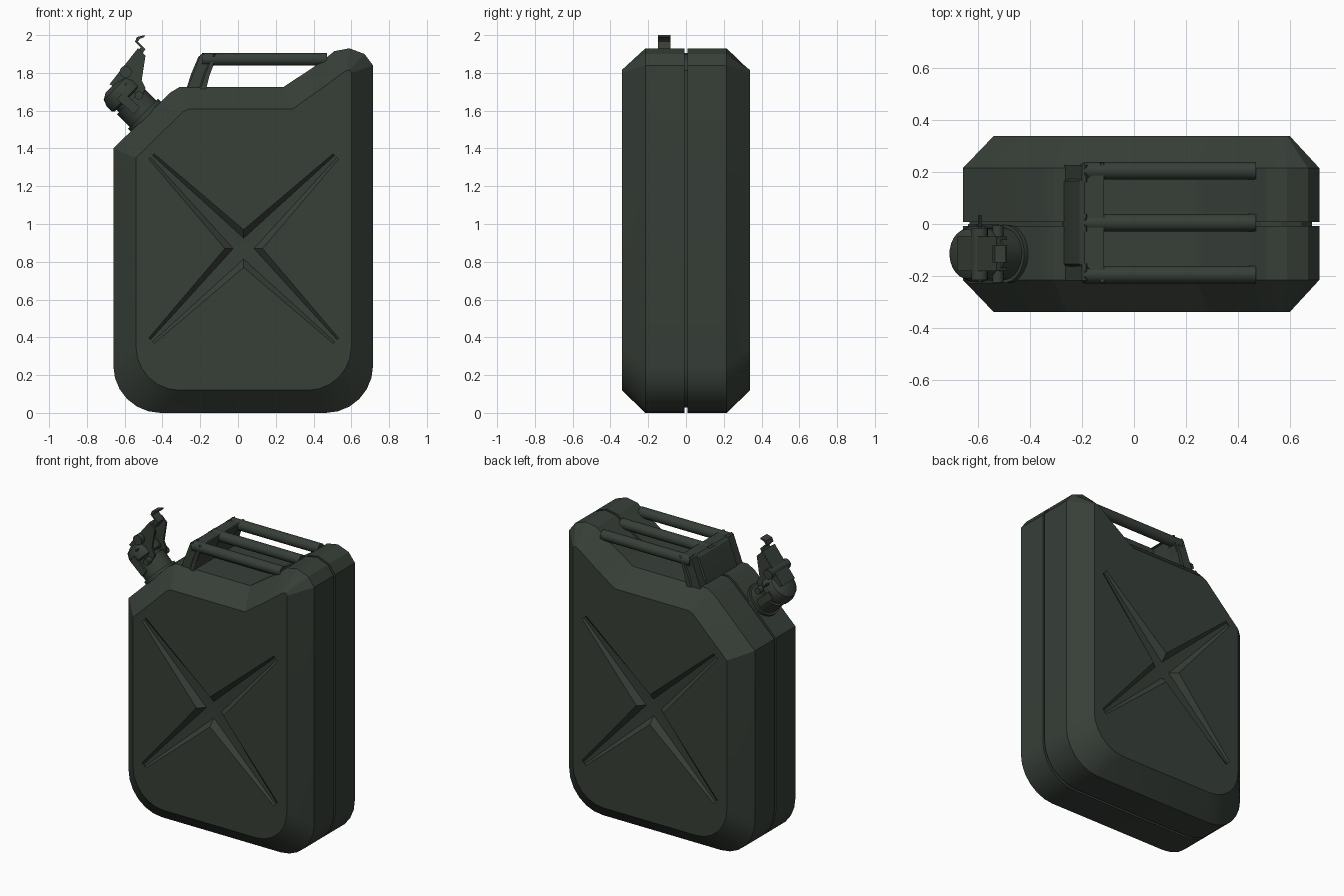
import bpy, bmesh, math
from mathutils import Vector

if "Cube" in bpy.data.objects:
    bpy.data.objects.remove(bpy.data.objects["Cube"])

green = bpy.data.materials.new("dark olive green")
green.use_nodes = True
GREEN = (0.038, 0.049, 0.039, 1)
green.diffuse_color = GREEN
bsdf = green.node_tree.nodes["Principled BSDF"]
bsdf.inputs["Base Color"].default_value = GREEN
bsdf.inputs["Roughness"].default_value = 0.6


def finish(name, bm, angle=35):
    bmesh.ops.recalc_face_normals(bm, faces=bm.faces)
    mesh = bpy.data.meshes.new(name)
    bm.to_mesh(mesh)
    bm.free()
    mesh.materials.append(green)
    ob = bpy.data.objects.new(name, mesh)
    bpy.context.collection.objects.link(ob)
    smooth(ob, angle)
    return ob


def smooth(ob, angle=35):
    bpy.ops.object.select_all(action='DESELECT')
    ob.select_set(True)
    bpy.context.view_layer.objects.active = ob
    bpy.ops.object.shade_smooth_by_angle(angle=math.radians(angle))


def loft(bm, rings, caps=True):
    """Bridge equal-length rings of points into a closed skin."""
    loops = [[bm.verts.new(p) for p in ring] for ring in rings]
    for a, b in zip(loops, loops[1:]):
        for i in range(len(a)):
            j = (i + 1) % len(a)
            bm.faces.new((a[i], a[j], b[j], b[i]))
    if caps:
        bm.faces.new(loops[0])
        bm.faces.new(loops[-1])
    return loops


def lathe(name, start, axis, steps, sides=24):
    """Round part from (distance, radius) steps along an axis."""
    start, axis = Vector(start), Vector(axis).normalized()
    u = axis.orthogonal().normalized()
    v = axis.cross(u)
    turn = [2 * math.pi * i / sides for i in range(sides)]
    bm = bmesh.new()
    loft(bm, [[start + axis * d + (u * math.cos(t) + v * math.sin(t)) * r for t in turn]
              for d, r in steps])
    return finish(name, bm)


def rod(name, a, b, r, sides=12):
    a, b = Vector(a), Vector(b)
    return lathe(name, a, b - a, [(0, r), ((b - a).length, r)], sides)


def plate(name, outline, y, thick):
    """Side outline in x, z given thickness in y."""
    bm = bmesh.new()
    loft(bm, [[(x, y + s * thick / 2, z) for x, z in outline] for s in (-1, 1)])
    return finish(name, bm)


def arc(cx, cz, r, start):
    return [(cx + r * math.cos(math.radians(start + 15 * i)),
             cz + r * math.sin(math.radians(start + 15 * i))) for i in range(7)]


# Body: two pressed halves with a seam groove and bevelled side panels
outer = (arc(-0.41, 0.25, 0.25, 180) + arc(0.465, 0.25, 0.25, 270)
         + [(0.715, 1.84), (0.67, 1.90), (0.59, 1.93), (0.51, 1.915), (0.43, 1.85),
            (0.24, 1.725), (-0.31, 1.725), (-0.36, 1.695), (-0.66, 1.40)])
inner = (arc(-0.31, 0.35, 0.23, 180) + arc(0.37, 0.35, 0.23, 270)
         + [(0.60, 1.80), (0.59, 1.815), (0.57, 1.81), (0.52, 1.775), (0.44, 1.715),
            (0.29, 1.61), (-0.26, 1.61), (-0.29, 1.595), (-0.54, 1.35)])
groove = [(x * 0.96, 0.95 + (z - 0.95) * 0.97) for x, z in outer]
sections = [(inner, -0.34), (outer, -0.215), (outer, -0.008), (groove, -0.008),
            (groove, 0.008), (outer, 0.008), (outer, 0.215), (inner, 0.34)]
bm = bmesh.new()
loft(bm, [[(x, y, z) for x, z in ring] for ring, y in sections])
body = finish("body", bm, 20)


# Tapered cross pressed into each side panel
def star(tip_half, corner, tip_y, corner_y):
    pts = []
    for k in range(4):
        t = math.radians(45 + 90 * k)
        d, n = Vector((math.cos(t), 0, math.sin(t))), Vector((-math.sin(t), 0, math.cos(t)))
        c = Vector((0.03, 0, 0.87))
        for s in (-1, 1):
            pts.append(c + d * 0.69 + n * tip_half * s + Vector((0, tip_y, 0)))
        t += math.pi / 4
        pts.append(c + Vector((math.cos(t), 0, math.sin(t))) * corner + Vector((0, corner_y, 0)))
    return pts


for side in (-1, 1):
    bm = bmesh.new()
    loops = loft(bm, [star(0.02, 0.10, side * 0.40, side * 0.40),
                      star(0.02, 0.10, side * 0.34, side * 0.34),
                      star(0.008, 0.055, side * 0.334, side * 0.298)], caps=False)
    for ring in (loops[0], loops[-1]):
        bm.faces.new([ring[i] for i in (2, 5, 8, 11)])
        for k in range(4):
            bm.faces.new([ring[3 * k - 1], ring[3 * k], ring[3 * k + 1], ring[3 * k + 2]])
    cutter = finish("cross_cutter", bm)
    cutter.hide_render = True
    mod = body.modifiers.new("cross", 'BOOLEAN')
    mod.operation = 'DIFFERENCE'
    mod.solver = 'EXACT'
    mod.object = cutter
    bpy.context.view_layer.objects.active = body
    bpy.ops.object.modifier_apply(modifier=mod.name)
    bpy.data.objects.remove(cutter)
smooth(body, 20)

# Triple carrying handle: three bars running from the bracket into the hump
for label, y in (("right", -0.195), ("middle", 0.005), ("left", 0.205)):
    rod("handle_bar_" + label, (-0.19, y, 1.872), (0.47, y, 1.872), 0.034, 16)
    plate("handle_leg_" + label, [(-0.27, 1.71), (-0.20, 1.895), (-0.185, 1.905),
                                  (-0.13, 1.84), (-0.18, 1.71)], y * 0.95, 0.066)


# Handle bracket with angled ends
def bracket(x0, x1, z):
    return [(x0, -0.155, z), (x0, 0.165, z), (x0 + 0.075, 0.235, z), (x1, 0.235, z),
            (x1, -0.225, z), (x0 + 0.075, -0.225, z)]


bm = bmesh.new()
loft(bm, [bracket(-0.275, -0.17, 1.71), bracket(-0.25, -0.15, 1.79),
          bracket(-0.21, -0.12, 1.885), bracket(-0.19, -0.13, 1.90)])
finish("handle_bracket", bm, 20)

# Spout and cap, square to the sloped shoulder
Y = -0.115
lathe("spout", (-0.45, Y, 1.53), (-1, 0, 1),
      [(0, 0.10), (0.17, 0.10), (0.17, 0.085), (0.21, 0.085)])
lathe("spout_collar", (-0.485, Y, 1.565), (-1, 0, 1), [(0, 0.113), (0.025, 0.113)])
lathe("cap", (-0.485, Y, 1.565), (-1, 0, 1),
      [(0.14, 0.095), (0.15, 0.108), (0.19, 0.108), (0.225, 0.095), (0.245, 0.06)])

# Cam lever: two cheeks, a bridge and a curled thumb tab
for label, s in (("right", -1), ("left", 1)):
    plate("lever_cheek_" + label,
          [(-0.68, 1.74), (-0.60, 1.84), (-0.53, 1.93), (-0.49, 1.89), (-0.51, 1.76),
           (-0.49, 1.72), (-0.52, 1.64), (-0.56, 1.60), (-0.58, 1.68)], Y + s * 0.06, 0.014)
    plate("latch_arm_" + label, [(-0.64, 1.66), (-0.61, 1.70), (-0.52, 1.62), (-0.55, 1.58)],
          Y + s * 0.108, 0.014)
plate("lever_bridge", [(-0.68, 1.74), (-0.53, 1.93), (-0.515, 1.92), (-0.66, 1.73)], Y, 0.12)
plate("thumb_tab", [(-0.56, 1.88), (-0.515, 1.935), (-0.545, 1.965), (-0.535, 1.99),
                    (-0.495, 2.0), (-0.495, 1.99), (-0.52, 1.98), (-0.53, 1.965),
                    (-0.49, 1.925), (-0.53, 1.87)], Y, 0.065)
rod("lever_pin", (-0.595, Y - 0.1, 1.805), (-0.595, Y + 0.1, 1.805), 0.032, 16)
rod("hinge_pin", (-0.525, Y - 0.11, 1.68), (-0.525, Y + 0.11, 1.68), 0.022)
rod("locking_pin", (-0.595, Y - 0.115, 1.74), (-0.595, Y + 0.15, 1.74), 0.007, 8)
